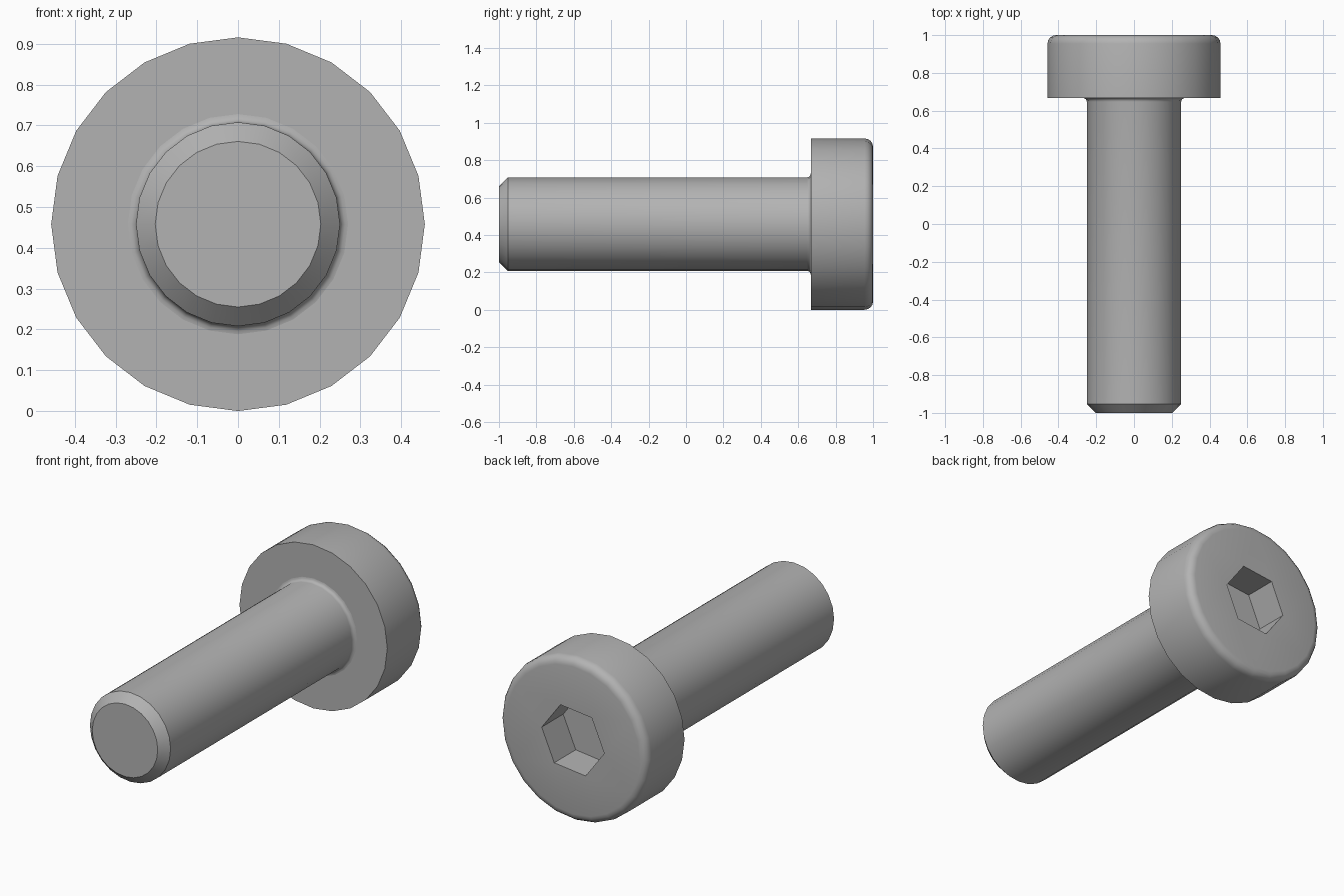
import bpy, bmesh
from math import sin, cos, pi, radians

SIDES = 24
AXIS_Z = 0.458      # height of the bolt axis
HEAD_R, SHANK_R = 0.458, 0.25
HEAD_Y = 0.667      # underside of the head

if "Cube" in bpy.data.objects:
    bpy.data.objects.remove(bpy.data.objects["Cube"])

steel = bpy.data.materials.new("grey steel")
steel.use_nodes = True
grey = (0.45, 0.45, 0.45, 1)
steel.diffuse_color = grey
steel.node_tree.nodes["Principled BSDF"].inputs["Base Color"].default_value = grey


def ring(bm, radius, y, sides=SIDES, turn=pi / 2):
    """Closed loop of vertices around the bolt axis."""
    angles = [turn + 2 * pi * i / sides for i in range(sides)]
    return [bm.verts.new((radius * cos(a), y, AXIS_Z + radius * sin(a))) for a in angles]


def skin(bm, rings):
    """Walls between neighbouring rings."""
    for a, b in zip(rings, rings[1:]):
        n = len(a)
        for i in range(n):
            j = (i + 1) % n
            bm.faces.new((a[i], a[j], b[j], b[i]))


def loop_edges(bm, loop):
    return [bm.edges.get((v, loop[i - 1])) for i, v in enumerate(loop)]


def arc(cr, cy, radius, start, end, steps=4):
    """Rounded part of a profile as (radius, y) points."""
    angles = [radians(start + (end - start) * i / steps) for i in range(steps + 1)]
    return [(cr + radius * cos(a), cy + radius * sin(a)) for a in angles]


def finish(bm, name):
    mesh = bpy.data.meshes.new(name)
    bm.to_mesh(mesh)
    bm.free()
    mesh.materials.append(steel)
    obj = bpy.data.objects.new(name, mesh)
    bpy.context.collection.objects.link(obj)
    bpy.ops.object.select_all(action="DESELECT")
    obj.select_set(True)
    bpy.context.view_layer.objects.active = obj
    bpy.ops.object.shade_smooth_by_angle(angle=radians(30))


# Shank: chamfered tip, straight body, small fillet under the head
fillet = 0.02
bm = bmesh.new()
profile = [(0.203, -1), (SHANK_R, -0.953)]
profile += arc(SHANK_R + fillet, HEAD_Y - fillet, fillet, 180, 90)
rings = [ring(bm, r, y) for r, y in profile]
skin(bm, rings)
bm.faces.new(rings[0])
bmesh.ops.recalc_face_normals(bm, faces=bm.faces)
# outward means away from the axis on the open tube
side = max(bm.faces, key=lambda f: f.calc_area() if len(f.verts) == 4 else 0)
mid = side.calc_center_median()
if side.normal.x * mid.x + side.normal.z * (mid.z - AXIS_Z) < 0:
    bmesh.ops.reverse_faces(bm, faces=bm.faces)
finish(bm, "shank")

# Head: flat underside, straight wall, rounded rim, hexagonal socket
rim = 0.045
bm = bmesh.new()
profile = [(SHANK_R - 0.01, HEAD_Y), (HEAD_R, HEAD_Y)]
profile += arc(HEAD_R - rim, 1 - rim, rim, 0, 90)
rings = [ring(bm, r, y) for r, y in profile]
skin(bm, rings)
bm.faces.new(rings[0])
socket = [ring(bm, 0.195, y, 6, radians(6.5)) for y in (1, 0.81)]
skin(bm, socket)
bm.faces.new(socket[1])
bmesh.ops.triangle_fill(bm, use_beauty=True, normal=(0, 1, 0),
                        edges=loop_edges(bm, rings[-1]) + loop_edges(bm, socket[0]))
bmesh.ops.recalc_face_normals(bm, faces=bm.faces)
finish(bm, "head")
